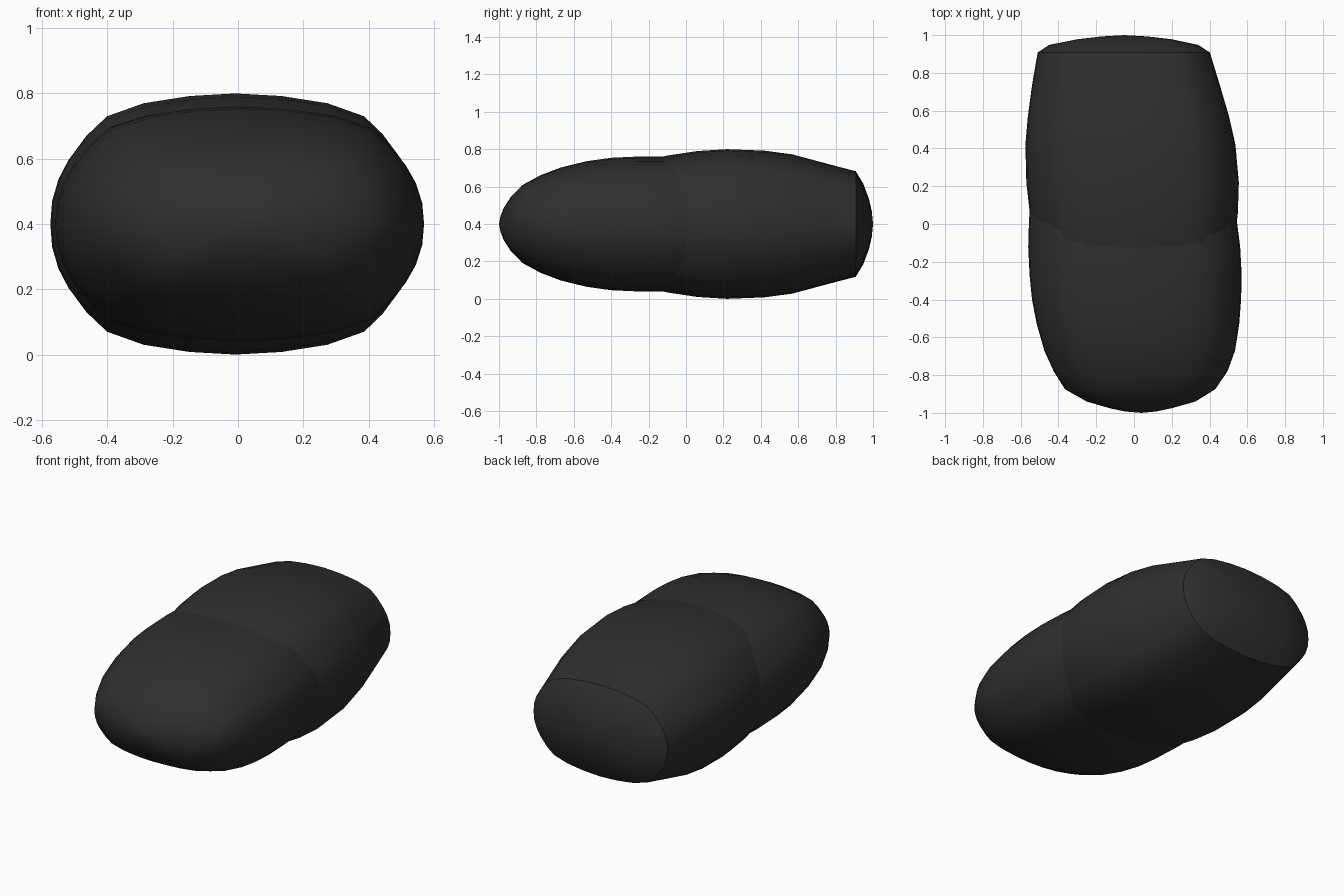
import bpy, bmesh, math

if "Cube" in bpy.data.objects:
    bpy.data.objects.remove(bpy.data.objects["Cube"])

mat = bpy.data.materials.new("charcoal")
mat.diffuse_color = (0.028, 0.028, 0.028, 1)
mat.use_nodes = True
mat.node_tree.nodes["Principled BSDF"].inputs["Base Color"].default_value = mat.diffuse_color

# Quarter of the pillow-shaped cross-section, from side to top (unit half sizes)
QUARTER = [(1, 0), (.99, .18), (.955, .35), (.9, .5), (.8, .69), (.7, .825),
           (.5, .925), (.25, .98), (0, 1)]
SECTION = QUARTER + [(-x, z) for x, z in QUARTER[-2::-1]]
SECTION += [(x, -z) for x, z in SECTION[-2:0:-1]]


def loft(name, stations, angle):
    """stations: (y, left x, right x, half height); zero size gives a pole."""
    bm = bmesh.new()
    rings = []
    for y, left, right, h in stations:
        c, w = (left + right) / 2, (right - left) / 2
        if h == 0:
            rings.append([bm.verts.new((c, y, .4))] * len(SECTION))
        else:
            rings.append([bm.verts.new((c + w * x, y, .4 + h * z)) for x, z in SECTION])
    n = len(SECTION)
    for a, b in zip(rings, rings[1:]):
        for i in range(n):
            j = (i + 1) % n
            bm.faces.new(list(dict.fromkeys((a[i], a[j], b[j], b[i]))))
    bmesh.ops.recalc_face_normals(bm, faces=bm.faces)
    me = bpy.data.meshes.new(name)
    bm.to_mesh(me)
    bm.free()
    ob = bpy.data.objects.new(name, me)
    bpy.context.collection.objects.link(ob)
    me.materials.append(mat)
    bpy.ops.object.select_all(action='DESELECT')
    ob.select_set(True)
    bpy.context.view_layer.objects.active = ob
    bpy.ops.object.shade_smooth_by_angle(angle=math.radians(angle))
    return ob


# Rounded front half, its tail buried in the rear half
loft("front_shell", [
    (-1.0, .04, .04, 0), (-.992, -.05, .12, .04), (-.975, -.13, .2, .085),
    (-.94, -.25, .325, .14), (-.875, -.365, .43, .208), (-.78, -.425, .495, .26),
    (-.67, -.475, .535, .302), (-.53, -.515, .557, .336), (-.4, -.54, .567, .354),
    (-.27, -.553, .57, .36), (-.12, -.56, .562, .36), (.02, -.556, .544, .352),
    (.15, -.545, .51, .335), (.35, -.5, .45, .28), (.5, 0, 0, 0)], 60)

# Rear half, bulging slightly larger, ending in a shallow domed cap
loft("rear_shell", [
    (-.5, 0, 0, 0), (-.35, -.4, .42, .28), (-.22, -.48, .505, .335),
    (-.1, -.52, .53, .366), (.06, -.552, .55, .39), (.22, -.57, .555, .4),
    (.42, -.575, .537, .392), (.57, -.562, .503, .372), (.74, -.539, .453, .326),
    (.908, -.51, .402, .282), (.948, -.45, .34, .215), (.978, -.3, .2, .135),
    (.993, -.17, .07, .07), (1.0, -.05, -.05, 0)], 32)
